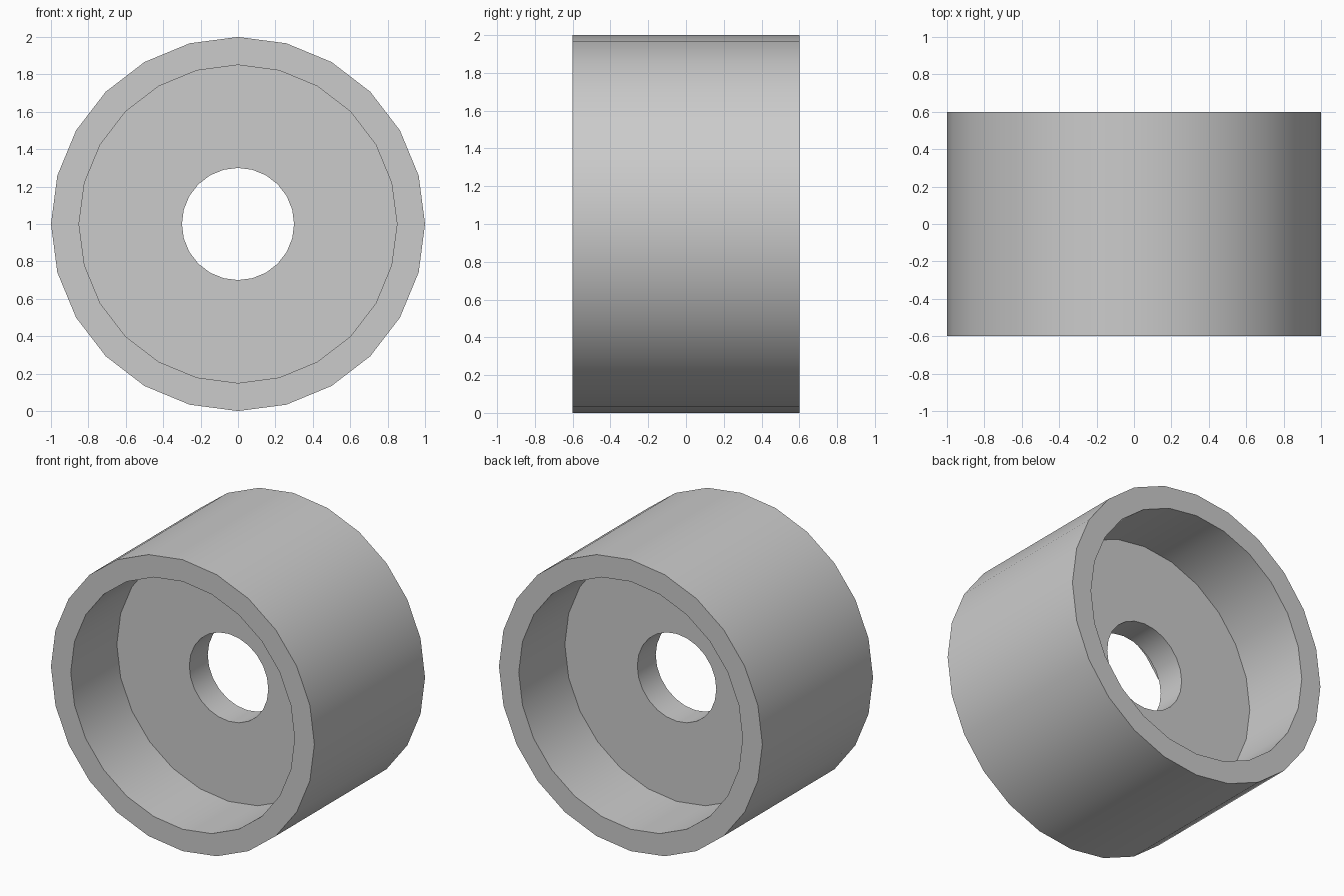
import bpy, bmesh
from math import radians, tau
from mathutils import Vector

cube = bpy.data.objects.get("Cube")
if cube:
    bpy.data.objects.remove(cube, do_unlink=True)

SIDES = 24
CENTRE = Vector((0, 0, 1))
OUTER, INNER, BORE = 1.0, 0.85, 0.3
HALF_WIDTH, HALF_WEB = 0.6, 0.1

grey = bpy.data.materials.new("light grey")
grey.use_nodes = True
colour = (0.6, 0.6, 0.6, 1)
grey.diffuse_color = colour
grey.node_tree.nodes["Principled BSDF"].inputs["Base Color"].default_value = colour

# Cross-section of rim and web: (radius, y), mirrored front to back
front_half = [(OUTER, -HALF_WIDTH), (INNER, -HALF_WIDTH),
              (INNER, -HALF_WEB), (BORE, -HALF_WEB)]
section = front_half + [(r, -y) for r, y in reversed(front_half)]

# Revolve the closed section around the axle
bm = bmesh.new()
verts = [bm.verts.new(CENTRE + Vector((r, y, 0))) for r, y in section]
edges = [bm.edges.new((v, verts[(i + 1) % len(verts)])) for i, v in enumerate(verts)]
bmesh.ops.spin(bm, geom=verts + edges, cent=CENTRE, axis=(0, 1, 0),
               angle=tau, steps=SIDES, use_merge=False)
bmesh.ops.remove_doubles(bm, verts=bm.verts, dist=0.0005)
bmesh.ops.recalc_face_normals(bm, faces=bm.faces)

mesh = bpy.data.meshes.new("wheel")
bm.to_mesh(mesh)
bm.free()
mesh.materials.append(grey)
wheel = bpy.data.objects.new("wheel", mesh)
bpy.context.collection.objects.link(wheel)

# Smooth round walls, sharp rims
bpy.ops.object.select_all(action="DESELECT")
wheel.select_set(True)
bpy.context.view_layer.objects.active = wheel
bpy.ops.object.shade_smooth_by_angle(angle=radians(30))
